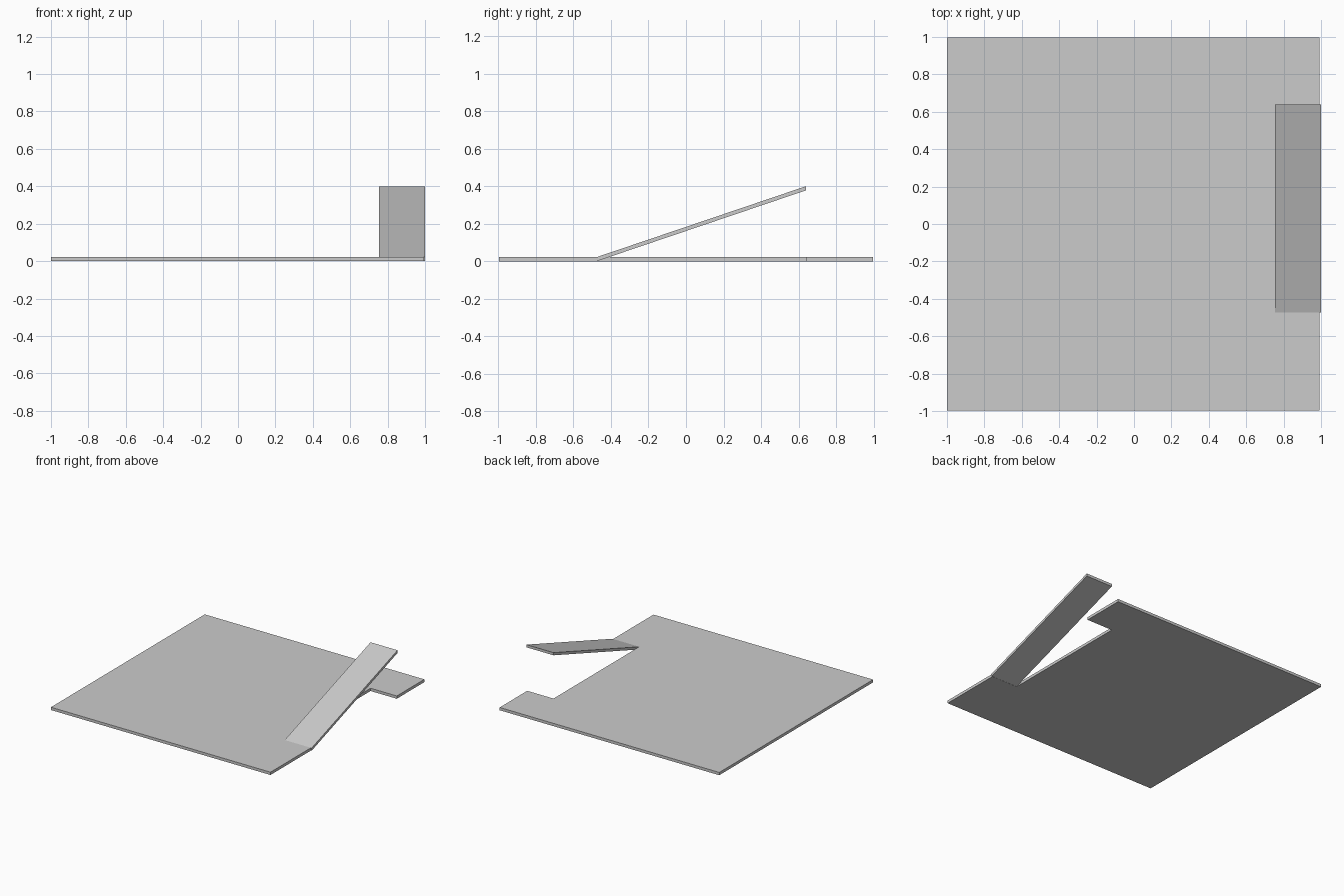
import bpy, bmesh
from mathutils import Vector

if "Cube" in bpy.data.objects:
    bpy.data.objects.remove(bpy.data.objects["Cube"])


def extrude_profile(name, points, offset):
    """Close a planar outline and extrude it into a solid."""
    bm = bmesh.new()
    face = bm.faces.new([bm.verts.new(p) for p in points])
    res = bmesh.ops.extrude_face_region(bm, geom=[face])
    verts = [g for g in res["geom"] if isinstance(g, bmesh.types.BMVert)]
    bmesh.ops.translate(bm, verts=verts, vec=Vector(offset))
    bmesh.ops.recalc_face_normals(bm, faces=bm.faces)
    mesh = bpy.data.meshes.new(name)
    bm.to_mesh(mesh)
    bm.free()
    obj = bpy.data.objects.new(name, mesh)
    bpy.context.collection.objects.link(obj)
    return obj


THICK = 0.023
LEFT, RIGHT, HALF_Y = -1.0, 0.993, 0.997
SLOT_X, SLOT_Y0, SLOT_Y1 = 0.755, -0.473, 0.64

# Floor plate with a slot cut into its right edge
outline = [(LEFT, -HALF_Y), (RIGHT, -HALF_Y), (RIGHT, SLOT_Y0), (SLOT_X, SLOT_Y0),
           (SLOT_X, SLOT_Y1), (RIGHT, SLOT_Y1), (RIGHT, HALF_Y), (LEFT, HALF_Y)]
extrude_profile("floor_plate", [(x, y, 0) for x, y in outline], (0, 0, THICK))

# Ramp rising out of the slot towards the back
side = [(SLOT_Y0, 0.001), (SLOT_Y1, 0.378), (SLOT_Y1, 0.4), (SLOT_Y0, THICK)]
extrude_profile("ramp", [(SLOT_X, y, z) for y, z in side], (1.0 - SLOT_X, 0, 0))
